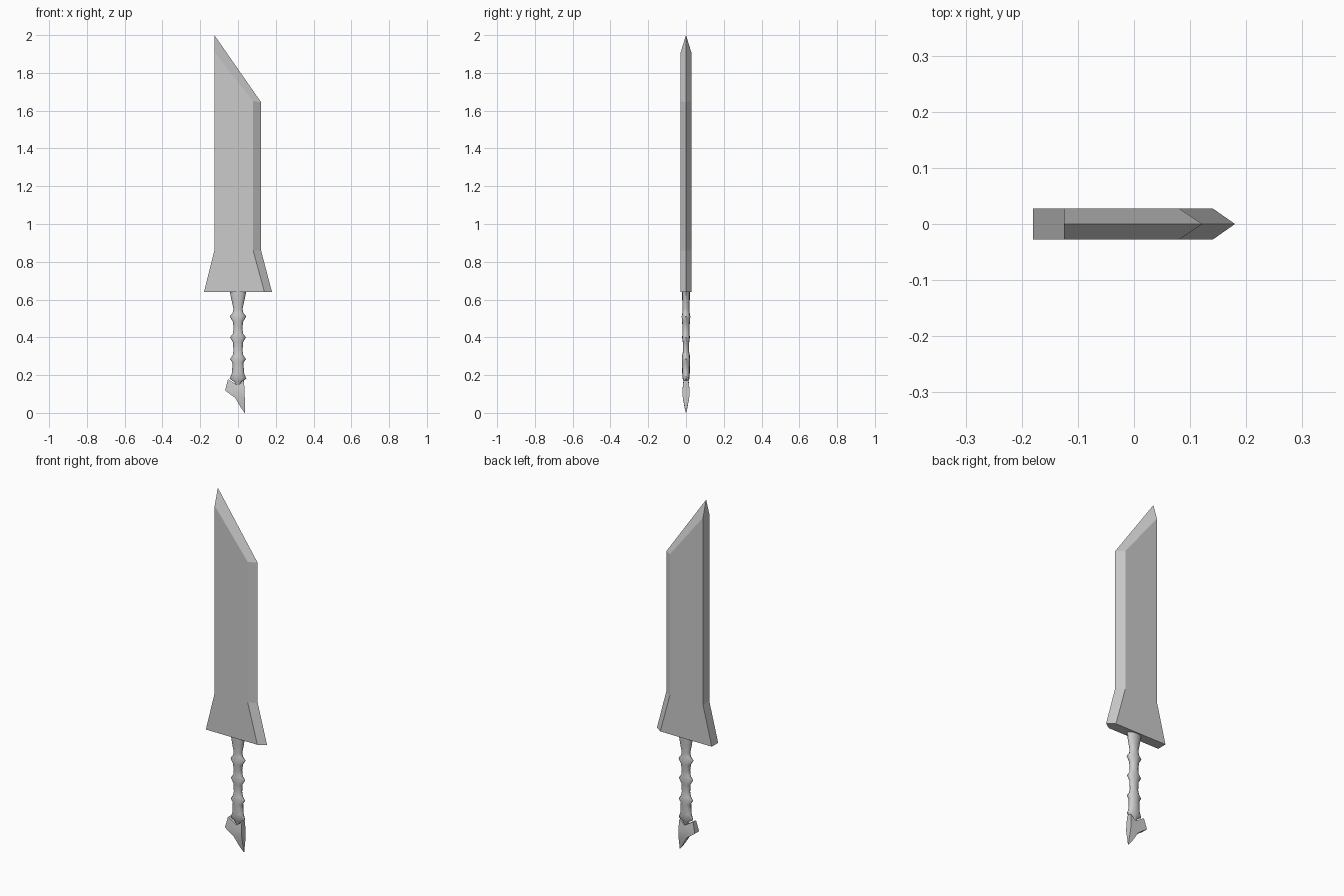
import bpy, bmesh, math

cube = bpy.data.objects.get("Cube")
if cube:
    bpy.data.objects.remove(cube)

# One plain steel colour
STEEL = (0.6, 0.6, 0.6, 1)
steel = bpy.data.materials.new("steel_grey")
steel.use_nodes = True
steel.diffuse_color = STEEL
steel.node_tree.nodes["Principled BSDF"].inputs["Base Color"].default_value = STEEL


def finish(bm, name, smooth_angle=None):
    bmesh.ops.recalc_face_normals(bm, faces=bm.faces)
    mesh = bpy.data.meshes.new(name)
    bm.to_mesh(mesh)
    bm.free()
    mesh.materials.append(steel)
    obj = bpy.data.objects.new(name, mesh)
    bpy.context.collection.objects.link(obj)
    if smooth_angle:
        bpy.ops.object.select_all(action='DESELECT')
        obj.select_set(True)
        bpy.context.view_layer.objects.active = obj
        bpy.ops.object.shade_smooth_by_angle(angle=math.radians(smooth_angle))
    return obj


def bridge(bm, a, b):
    for i in range(len(a)):
        j = (i + 1) % len(a)
        bm.faces.new((a[i], a[j], b[j], b[i]))


# Blade: cross-sections with a flat spine and a bevelled cutting edge
# (spine x, spine z, shoulder x, shoulder z, edge x, edge z, spine tip z)
HALF = 0.028
sections = [
    (-0.18, 0.64, 0.14, 0.64, 0.18, 0.64),
    (-0.125, 0.86, 0.08, 0.86, 0.122, 0.86),
    (-0.125, 1.91, 0.08, 1.65, 0.122, 1.645),
]
bm = bmesh.new()
rings = []
for sx, sz, hx, hz, ex, ez in sections:
    pts = [(sx, -HALF, sz), (hx, -HALF, hz), (ex, 0, ez), (hx, HALF, hz), (sx, HALF, sz)]
    rings.append([bm.verts.new(p) for p in pts])
bm.faces.new(rings[0])
for a, b in zip(rings, rings[1:]):
    bridge(bm, a, b)
# Slanted point above the last section
tip = bm.verts.new((-0.125, 0, 2.0))
s0, h0, edge, h1, s1 = rings[-1]
bm.faces.new((s0, h0, edge, tip))
bm.faces.new((tip, edge, h1, s1))
bm.faces.new((s0, tip, s1))
finish(bm, "blade")

# Grip: oval rings with four knuckles (z, half width, half depth)
profile = [
    (0.64, 0.043, 0.021), (0.60, 0.035, 0.02), (0.55, 0.024, 0.018),
    (0.53, 0.028, 0.019), (0.51, 0.044, 0.023), (0.485, 0.028, 0.021),
    (0.45, 0.023, 0.018), (0.42, 0.027, 0.018), (0.40, 0.042, 0.021),
    (0.375, 0.027, 0.017), (0.33, 0.024, 0.015), (0.305, 0.028, 0.02),
    (0.285, 0.042, 0.022), (0.265, 0.029, 0.021), (0.21, 0.032, 0.02),
    (0.18, 0.044, 0.018), (0.165, 0.02, 0.011), (0.142, 0.006, 0.006),
]
SIDES = 12
bm = bmesh.new()
rings = []
for z, rx, ry in profile:
    rings.append([bm.verts.new((rx * math.cos(math.tau * i / SIDES),
                                ry * math.sin(math.tau * i / SIDES), z))
                  for i in range(SIDES)])
for a, b in zip(rings, rings[1:]):
    bridge(bm, a, b)
bm.faces.new(rings[0])
bm.faces.new(rings[-1])
finish(bm, "grip", 50)

# Pommel: hooked spur, notched on top, thinning to its lower point
# (left x, left z, right x, right z, half depth)
rows = [
    (-0.053, 0.178, 0.032, 0.172, 0.013),
    (-0.068, 0.118, 0.034, 0.12, 0.019),
    (-0.015, 0.08, 0.036, 0.08, 0.017),
    (0.014, 0.03, 0.037, 0.035, 0.008),
    (0.035, 0.0, 0.038, 0.0, 0.001),
]
bm = bmesh.new()
rings = []
for k, (lx, lz, rx, rz, d) in enumerate(rows):
    mx = (lx + rx) / 2 if k else 0.0
    mz = (lz + rz) / 2 if k else 0.145
    pts = [(lx, -d, lz), (mx, -d, mz), (rx, -d, rz),
           (rx, d, rz), (mx, d, mz), (lx, d, lz)]
    rings.append([bm.verts.new(p) for p in pts])
for a, b in zip(rings, rings[1:]):
    bridge(bm, a, b)
top = rings[0]
bm.faces.new((top[0], top[1], top[4], top[5]))
bm.faces.new((top[1], top[2], top[3], top[4]))
bm.faces.new(rings[-1])
finish(bm, "pommel", 30)
